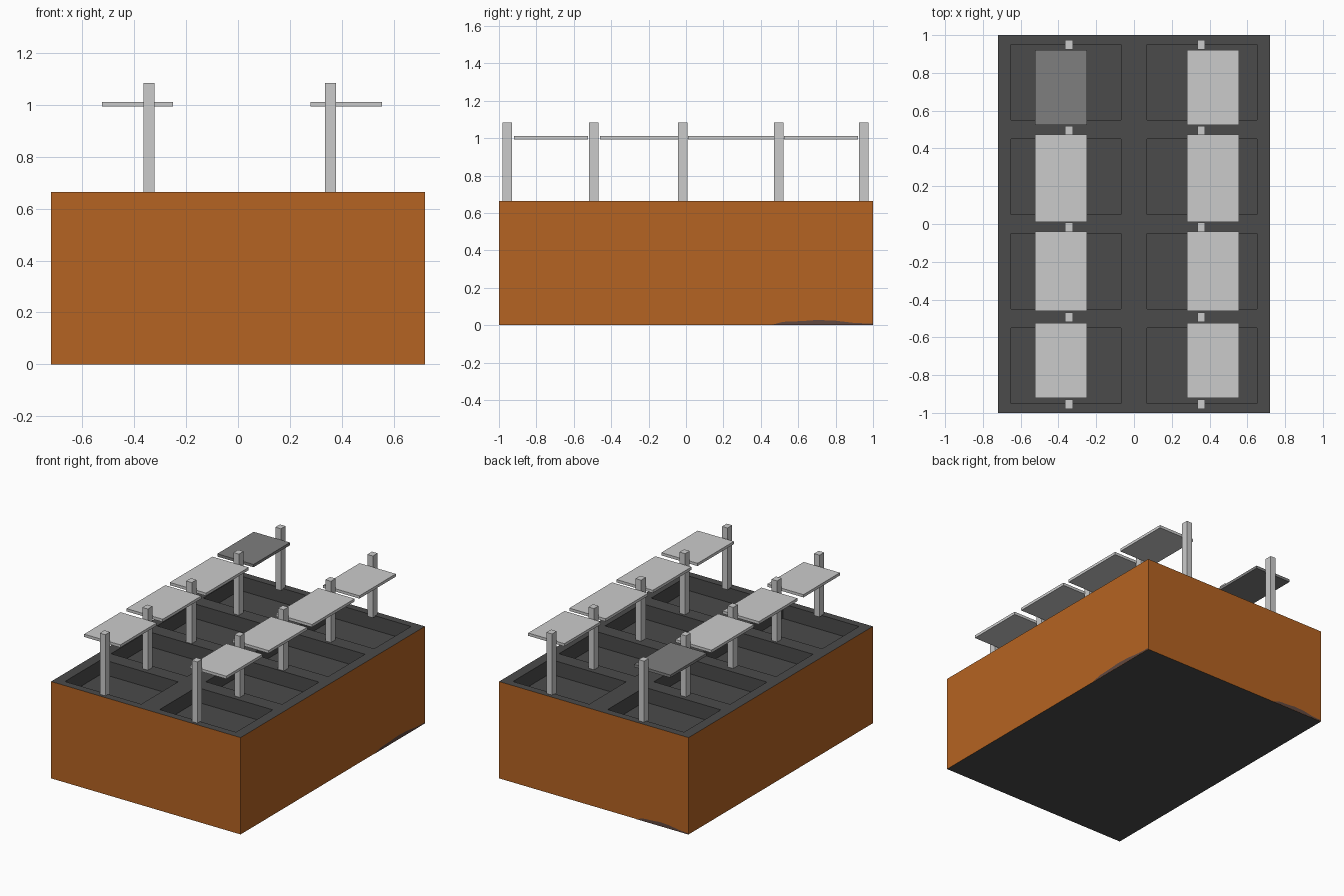
import bpy, bmesh
from mathutils import Vector

if "Cube" in bpy.data.objects:
    bpy.data.objects.remove(bpy.data.objects["Cube"])


def material(name, rgb):
    m = bpy.data.materials.new(name)
    m.diffuse_color = (*rgb, 1)
    m.use_nodes = True
    m.node_tree.nodes["Principled BSDF"].inputs["Base Color"].default_value = m.diffuse_color
    return m


ORANGE = material("rust orange", (0.46, 0.125, 0.016))
DARK = material("charcoal", (0.070, 0.070, 0.070))
LIGHT = material("light grey", (0.60, 0.60, 0.60))
MID = material("mid grey", (0.21, 0.21, 0.21))
STAIN = material("dirty brown", (0.12, 0.065, 0.05))

HX, HY, TOP, DEPTH = 0.72, 1.0, 0.665, 0.1


def finish(bm, name, mats):
    bmesh.ops.recalc_face_normals(bm, faces=bm.faces)
    me = bpy.data.meshes.new(name)
    bm.to_mesh(me)
    bm.free()
    for m in mats:
        me.materials.append(m)
    ob = bpy.data.objects.new(name, me)
    bpy.context.collection.objects.link(ob)
    return ob


def box(name, x0, x1, y0, y1, z0, z1, mat):
    bm = bmesh.new()
    bmesh.ops.create_cube(bm, size=1)
    for v in bm.verts:
        v.co = Vector(((x0 + x1) / 2 + v.co.x * (x1 - x0),
                       (y0 + y1) / 2 + v.co.y * (y1 - y0),
                       (z0 + z1) / 2 + v.co.z * (z1 - z0)))
    return finish(bm, name, [mat])


# Body: gridded top, walls pulled down from its border, eight sunken wells
xs = [-HX, -0.65, -0.07, 0.07, 0.65, HX]
ys = [-HY, -0.95, -0.55, -0.45, -0.05, 0.05, 0.45, 0.55, 0.95, HY]
bm = bmesh.new()
grid = [[bm.verts.new((x, y, TOP)) for y in ys] for x in xs]
wells = []
for i in range(len(xs) - 1):
    for j in range(len(ys) - 1):
        f = bm.faces.new((grid[i][j], grid[i + 1][j], grid[i + 1][j + 1], grid[i][j + 1]))
        if i % 2 and j % 2:
            wells.append(f)
border = [e for e in bm.edges if e.is_boundary]
new = bmesh.ops.extrude_edge_only(bm, edges=border)["geom"]
for v in new:
    if isinstance(v, bmesh.types.BMVert):
        v.co.z = 0
rim = [e for e in bm.edges if e.is_boundary]
bmesh.ops.holes_fill(bm, edges=rim, sides=0)
sunk = bmesh.ops.extrude_discrete_faces(bm, faces=wells)["faces"]
for f in sunk:
    for v in f.verts:
        v.co.z = TOP - DEPTH
for f in bm.faces:
    c = f.calc_center_median()
    outer = abs(c.x) > HX - 0.001 or abs(c.y) > HY - 0.001
    f.material_index = 0 if outer else 1
finish(bm, "planter_body", [ORANGE, DARK])

# Two rows of posts with flat panels between them
post_y = [-0.955, -0.493, -0.017, 0.495, 0.95]
panel_y = [(-0.92, -0.525), (-0.46, -0.04), (0.01, 0.473), (0.525, 0.92)]
for side, px, x0, x1 in (("left", -0.343, -0.525, -0.25),
                         ("right", 0.356, 0.28, 0.555)):
    for n, y in enumerate(post_y):
        box(f"{side}_post_{n}", px - 0.021, px + 0.021, y - 0.025, y + 0.025,
            TOP - 0.005, 1.085, LIGHT)
    for n, (y0, y1) in enumerate(panel_y):
        mat = MID if side == "left" and n == 3 else LIGHT
        box(f"{side}_panel_{n}", x0, x1, y0, y1, 0.993, 1.012, mat)


# Dirt stains low on the right and back walls, as thin plates
def stain(name, outline, place):
    bm = bmesh.new()
    bm.faces.new([bm.verts.new(place(u, z)) for u, z in outline])
    finish(bm, name, [STAIN])


hump = [(0.45, 0), (1, 0), (1, 0.008), (0.9, 0.012), (0.8, 0.024),
        (0.7, 0.028), (0.62, 0.022), (0.52, 0.018)]
stain("right_stain", hump, lambda u, z: (HX + 0.002, u, z))
# reversed winding keeps the back stain facing outwards
stain("back_stain", [(u, z) for u, z in hump],
      lambda u, z: (HX - 0.72 - 0.72 * u, HY + 0.002, z))
